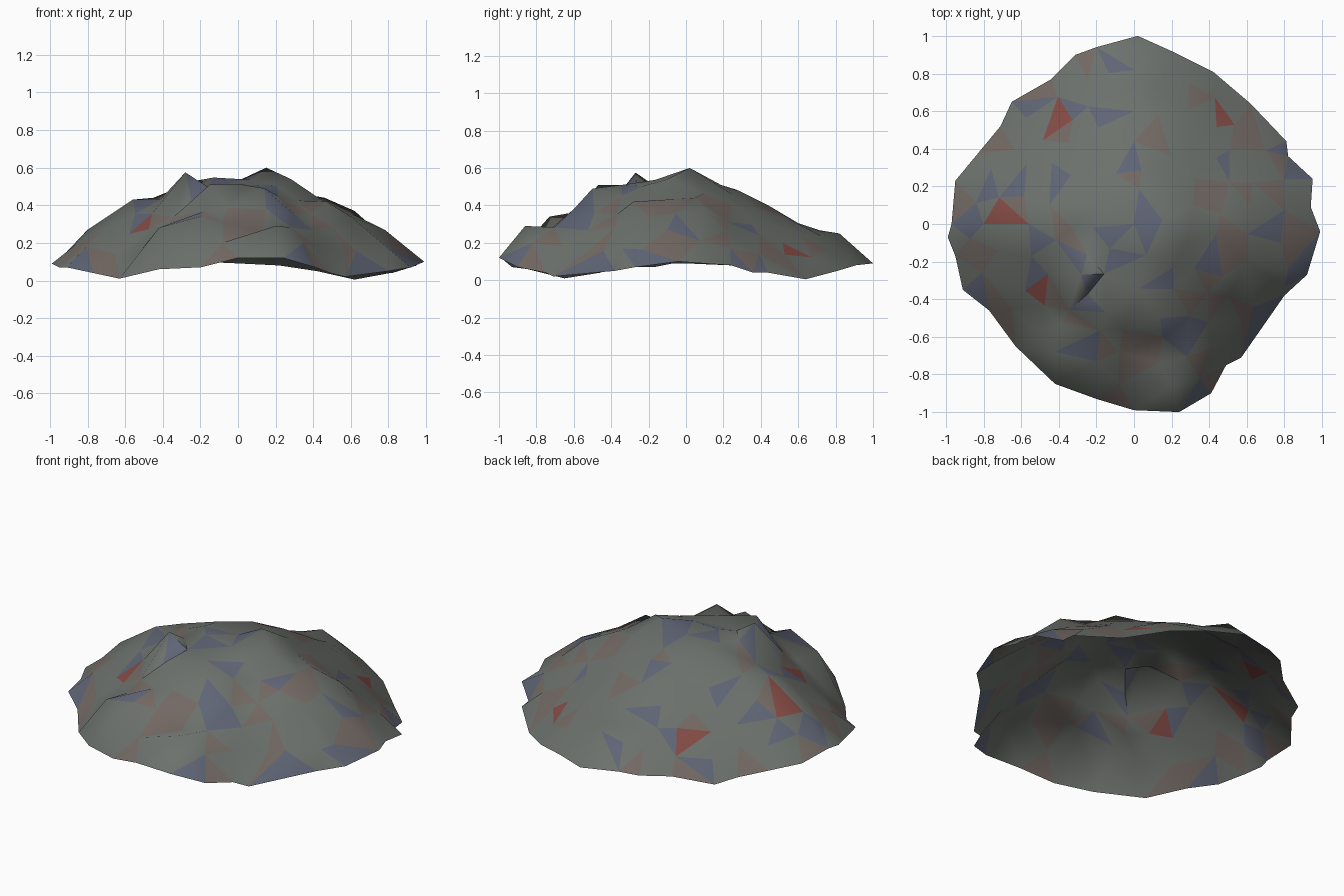
import bpy, math, random
from mathutils import Vector
from mathutils.geometry import delaunay_2d_cdt

if "Cube" in bpy.data.objects:
    bpy.data.objects.remove(bpy.data.objects["Cube"])

random.seed(7)

# Ragged rim, anticlockwise from the right: x, y, z
RIM = [(.99, -.04, .10), (.94, .09, .09), (.95, .24, .08), (.82, .36, .04), (.81, .44, .04),
       (.62, .64, .005), (.42, .81, .05), (.22, .91, .08), (.02, 1, .09), (-.2, .94, .10),
       (-.31, .90, .09), (-.44, .77, .07), (-.65, .65, .03), (-.71, .52, .04), (-.83, .375, .06),
       (-.95, .23, .08), (-.97, .0, .09), (-.99, -.07, .09), (-.95, -.17, .07), (-.91, -.35, .07),
       (-.77, -.46, .04), (-.63, -.65, .01), (-.42, -.85, .06), (-.2, -.93, .07), (0, -.99, .12),
       (.24, -1, .12), (.41, -.9, .07), (.49, -.75, .04), (.57, -.71, .02), (.8, -.38, .05),
       (.92, -.27, .07)]

# Peaks and ledges on the rocky crown
PEAKS = [(.15, .02, .60), (-.28, -.27, .575), (.28, -.1, .54), (-.15, -.47, .51), (-.56, .0, .43),
         (.47, -.28, .42), (.14, -.5, .49), (.15, -.60, .38), (.60, -.20, .34), (.8, -.34, .17),
         (.2, -.86, .29), (.13, -.74, .26), (.35, -.82, .2), (-.2, -.73, .34), (-.42, -.68, .28),
         (0, .82, .25), (0, .6, .305), (-.8, .0, .27), (.62, .1, .37), (.46, .05, .44),
         (.78, -.1, .27), (0, .44, .40), (0, 0, .53), (-.2, .1, .52), (-.45, .1, .44)]

# Height of the dome against normalised radius
PROFILE = [(0, .54), (.15, .54), (.3, .505), (.45, .43), (.6, .355), (.8, .24), (.9, .165), (1, .08)]


def lerp_table(table, t):
    for (a, u), (b, v) in zip(table, table[1:]):
        if t <= b:
            return u + (v - u) * (t - a) / (b - a)
    return table[-1][1]


def rim_at(angle):
    """Rim radius and height in a given direction."""
    d = Vector((math.cos(angle), math.sin(angle)))
    for i, p in enumerate(RIM):
        q = RIM[(i + 1) % len(RIM)]
        a, e = Vector(p[:2]), Vector(q[:2]) - Vector(p[:2])
        den = d.x * e.y - d.y * e.x
        s = (a.x * d.y - a.y * d.x) / den
        r = (a.x * e.y - a.y * e.x) / den
        if r > 0 and -1e-6 <= s <= 1.000001:
            return r, p[2] + s * (q[2] - p[2])
    return 1, .08


# Rings of jittered points that fill in between rim and peaks
points = list(RIM) + PEAKS
for t0, count in ((.87, 28), (.74, 25), (.6, 21), (.46, 16), (.33, 11), (.2, 7)):
    for k in range(count):
        ang = math.tau * (k + .5 + random.uniform(-.25, .25)) / count
        t = t0 + random.uniform(-.03, .03)
        radius, rim_z = rim_at(ang)
        x, y = t * radius * math.cos(ang), t * radius * math.sin(ang)
        if any(math.hypot(x - p[0], y - p[1]) < .10 for p in PEAKS):
            continue
        front = max(0, -math.sin(ang))
        back = max(0, math.sin(ang))
        rough = .007 + .008 * front
        z = lerp_table(PROFILE, t) + (rim_z - .08) * t * t
        z += (.10 * front - .13 * back) * t * (1 - t) + random.uniform(-rough, rough)
        points.append((x, y, min(z, .55)))

# Triangulate the rock skin inside the rim
flat, _, faces, origin, _, _ = delaunay_2d_cdt(
    [Vector(p[:2]) for p in points], [], [list(range(len(RIM)))], 1, 1e-5)
verts = [(v.x, v.y, points[o[0]][2]) for v, o in zip(flat, origin)]
mesh = bpy.data.meshes.new("rock_dome")
mesh.from_pydata(verts, [], faces)
rock = bpy.data.objects.new("rock_dome", mesh)
bpy.context.collection.objects.link(rock)

# Stone colours scattered over the facets
for name, col in (("grey_stone", (.15, .165, .15)), ("brown_stone", (.17, .14, .125)),
                  ("blue_stone", (.115, .13, .18)), ("red_stone", (.23, .07, .06))):
    mat = bpy.data.materials.new(name)
    mat.diffuse_color = (*col, 1)
    mat.use_nodes = True
    mat.node_tree.nodes["Principled BSDF"].inputs["Base Color"].default_value = mat.diffuse_color
    mesh.materials.append(mat)
for poly in mesh.polygons:
    poly.material_index = random.choices((0, 1, 2, 3), (65, 17, 16, 2))[0]

# Soft shading with sharp ledges
bpy.context.view_layer.objects.active = rock
rock.select_set(True)
bpy.ops.object.shade_smooth_by_angle(angle=math.radians(60))
